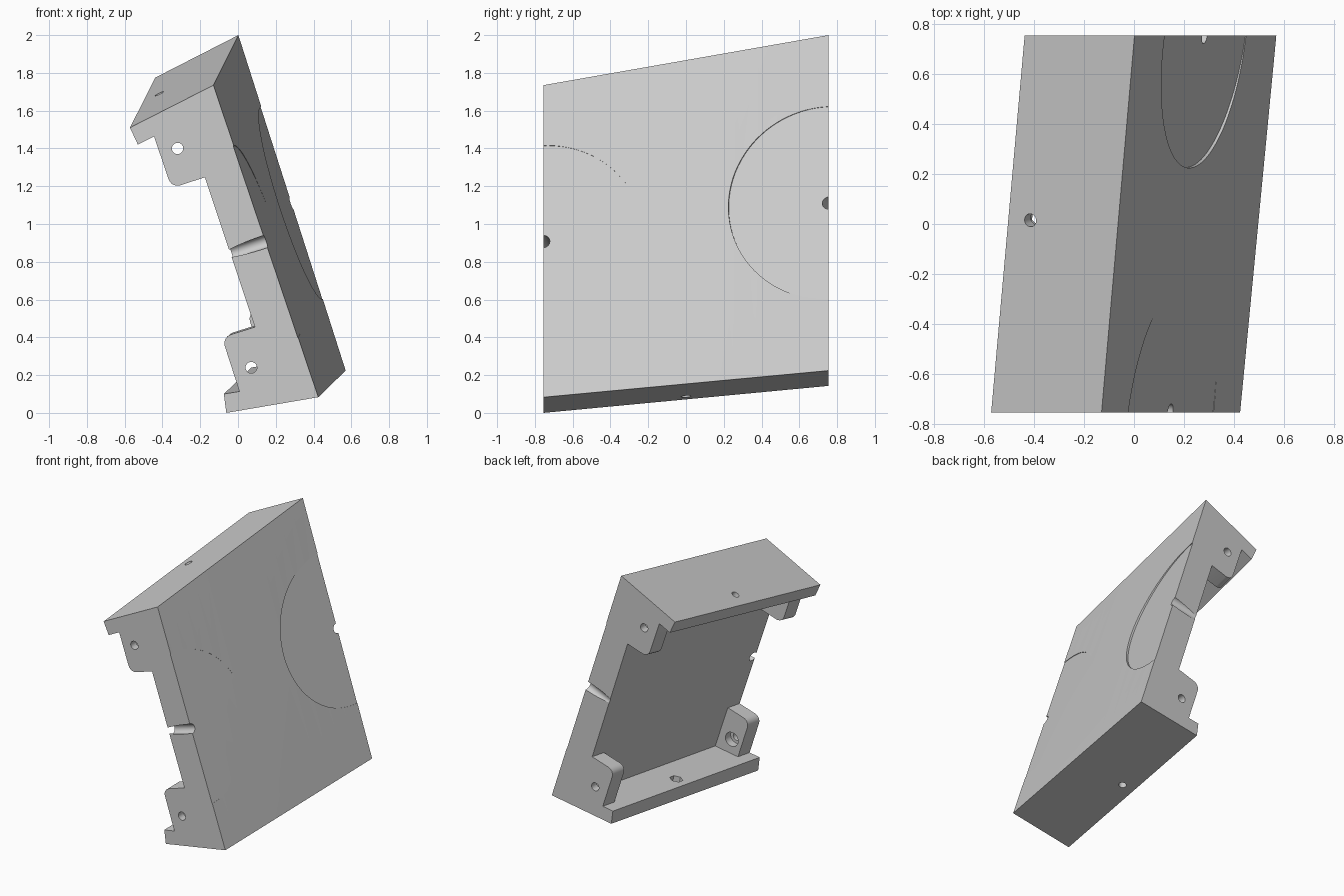
import bpy, bmesh, math
from mathutils import Vector

if "Cube" in bpy.data.objects:
    bpy.data.objects.remove(bpy.data.objects["Cube"])

Y = 0.755            # half length between the two flat ends
TAB = 0.12           # thickness of the corner tabs
R_HOLE = 0.03


def add_object(name, bm):
    bmesh.ops.recalc_face_normals(bm, faces=bm.faces)
    me = bpy.data.meshes.new(name)
    bm.to_mesh(me)
    bm.free()
    ob = bpy.data.objects.new(name, me)
    bpy.context.collection.objects.link(ob)
    return ob


def loft(name, a, b, y0, y1, steps=1):
    """Solid between x-z profile a at y0 and profile b at y1."""
    bm = bmesh.new()
    rings = []
    for s in range(steps + 1):
        t = s / steps
        rings.append([bm.verts.new((p[0] + (q[0] - p[0]) * t, y0 + (y1 - y0) * t,
                                    p[1] + (q[1] - p[1]) * t)) for p, q in zip(a, b)])
    n = len(a)
    for r0, r1 in zip(rings, rings[1:]):
        for i in range(n):
            j = (i + 1) % n
            bm.faces.new((r0[i], r0[j], r1[j], r1[i]))
    bm.faces.new(rings[0])
    bm.faces.new(rings[-1])
    bmesh.ops.triangulate(bm, faces=[f for f in bm.faces if len(f.verts) == 4])
    return add_object(name, bm)


def rod(name, center, axis, start, end, radius, sides=32):
    """Cylinder along axis, from start to end measured from center."""
    axis = Vector(axis).normalized()
    bm = bmesh.new()
    bmesh.ops.create_cone(bm, cap_ends=True, segments=sides, radius1=radius,
                          radius2=radius, depth=end - start)
    ob = add_object(name, bm)
    ob.rotation_mode = 'QUATERNION'
    ob.rotation_quaternion = axis.to_track_quat('Z', 'Y')
    ob.location = Vector(center) + axis * (start + end) / 2
    return ob


def combine(target, tool, operation):
    """Apply a boolean and discard the tool."""
    tool.hide_render = True
    mod = target.modifiers.new("bool", 'BOOLEAN')
    mod.operation, mod.solver, mod.object = operation, 'EXACT', tool
    bpy.context.view_layer.objects.active = target
    bpy.ops.object.modifier_apply(modifier=mod.name)
    bpy.data.objects.remove(tool)


def rounded(points, index, radius, steps=6):
    """Replace one profile corner by an arc-like curve."""
    p, c, q = (Vector(points[(index + k) % len(points)]) for k in (-1, 0, 1))
    a, b = c + (p - c).normalized() * radius, c + (q - c).normalized() * radius
    curve = []
    for i in range(steps + 1):
        t = i / steps
        w = 2 * t * (1 - t) * math.sqrt(0.5)
        d = (1 - t) ** 2 + w + t * t
        curve.append(tuple((a * (1 - t) ** 2 + c * w + b * t * t) / d))
    return points[:index] + curve + points[index + 1:]


def shifted(points, shift, t):
    return [(x + shift[0] * t, z + shift[1] * t) for x, z in points]


# Slightly twisted channel body: thick plate with an upper and a lower wall
front = [(-0.572, 1.51), (-0.53, 1.42), (-0.277, 1.549), (0.194, 0.144),
         (-0.075, 0.10), (-0.062, 0.0), (0.425, 0.083), (-0.13, 1.735)]
back = [(-0.438, 1.775), (-0.396, 1.685), (-0.147, 1.814), (0.339, 0.284),
        (0.07, 0.24), (0.083, 0.143), (0.57, 0.224), (0.002, 2.0)]
body = loft("channel_body", front, back, -Y, Y, 12)

# Corner tabs with rounded corners at both ends
upper_tab = rounded([(-0.46, 1.51), (-0.352, 1.19), (-0.12, 1.265), (-0.24, 1.64)], 1, 0.05)
lower_tab = rounded([(0.14, 0.47), (-0.085, 0.40), (0.02, 0.075), (0.28, 0.10)], 1, 0.05)
tabs = [("upper", upper_tab, (0.134, 0.265), (-0.32, 1.40)),
        ("lower", lower_tab, (0.145, 0.141), (0.07, 0.24))]
k = TAB / (2 * Y)
for name, prof, shift, hole in tabs:
    combine(body, loft(name + "_front_tab", prof, shifted(prof, shift, k), -Y, -Y + TAB), 'UNION')
    combine(body, loft(name + "_back_tab", shifted(prof, shift, 1 - k),
                       shifted(prof, shift, 1), Y - TAB, Y), 'UNION')

# Bolt holes through the tabs, counterbored on the inner side
for name, prof, shift, hole in tabs:
    for t, s in ((0, 1), (1, -1)):
        x, z = shifted([hole], shift, t)[0]
        c, axis = (x, -Y * s, z), (0, s, 0)
        combine(body, rod("tab_hole", c, axis, -0.05, TAB + 0.03, R_HOLE), 'DIFFERENCE')
        combine(body, rod("tab_counterbore", c, axis, TAB / 2, TAB + 0.03, 0.052), 'DIFFERENCE')

# Holes through the upper and lower walls with hexagonal nut pockets inside
for c, axis in (((-0.415, 0.015, 1.69), (0.45, 0.155, -0.89)),
                ((0.10, 0.0, 0.09), (-0.16, -0.08, 0.98))):
    combine(body, rod("wall_hole", c, axis, -0.06, 0.14, 0.026), 'DIFFERENCE')
    combine(body, rod("wall_nut_pocket", c, axis, 0.055, 0.14, 0.045, 6), 'DIFFERENCE')

# Half holes at both ends of the plate, each in a very shallow round flat
for c, normal in (((0.148, -Y, 0.908), (2.49, -0.36, 0.84)),
                  ((0.286, Y, 1.112), (2.68, -0.42, 0.86))):
    combine(body, rod("round_flat", c, normal, -0.003, 0.1, 0.535, 96), 'DIFFERENCE')
    combine(body, rod("end_half_hole", c, normal, -0.3, 0.1, 0.034), 'DIFFERENCE')

# Smooth the round surfaces, keep the edges sharp
bpy.ops.object.select_all(action='DESELECT')
body.select_set(True)
bpy.context.view_layer.objects.active = body
bpy.ops.object.shade_smooth_by_angle(angle=math.radians(25))
